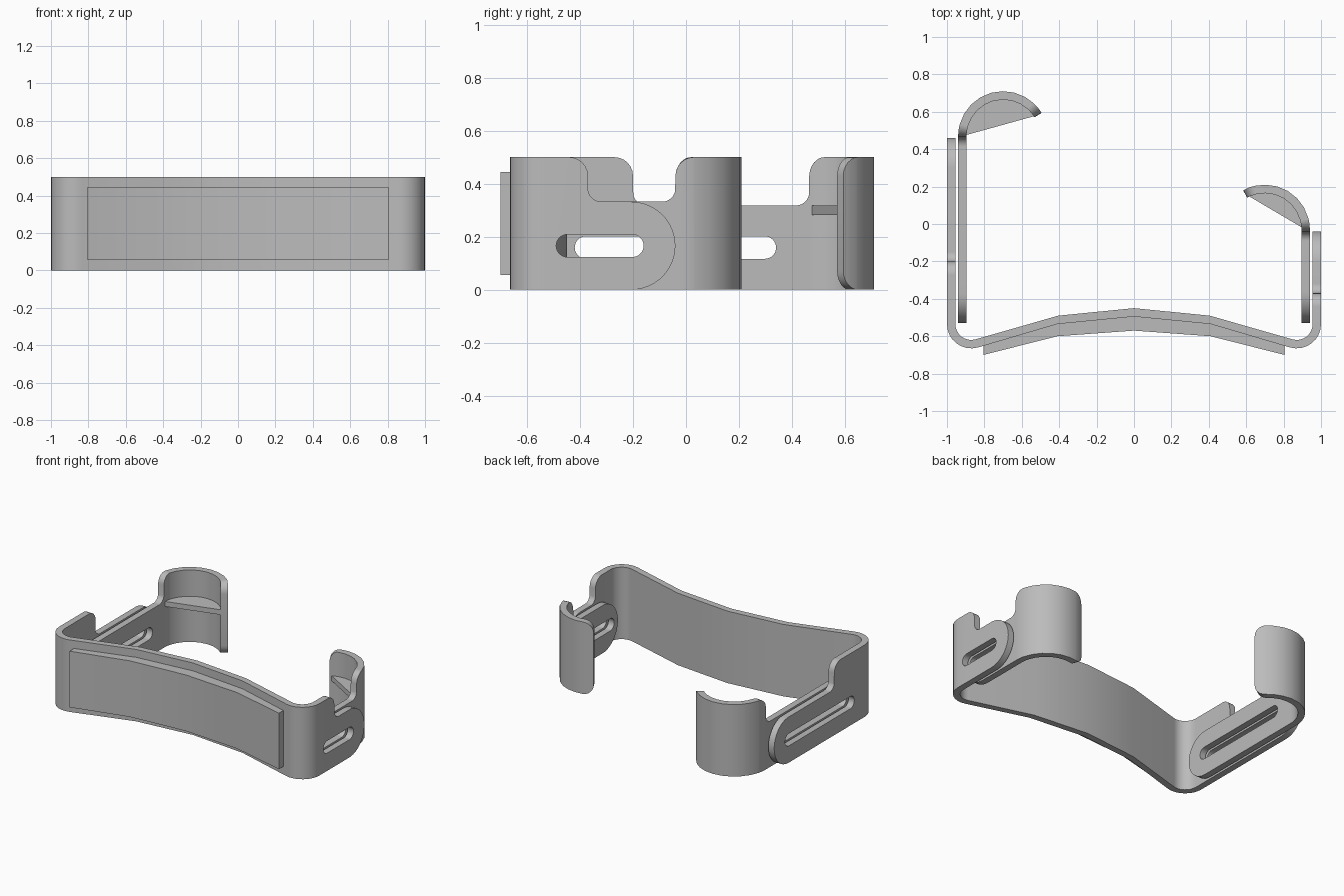
import bpy
import bmesh
from math import sin, cos, pi, radians, sqrt

cube = bpy.data.objects.get("Cube")
if cube:
    bpy.data.objects.remove(cube, do_unlink=True)

HEIGHT, WALL = 0.5, 0.045
ROUND, FILLET = 0.07, 0.05
HOOK_R = 0.24

grey = bpy.data.materials.new("plain_grey")
grey.use_nodes = True
grey.diffuse_color = (0.5, 0.5, 0.5, 1)
grey.node_tree.nodes["Principled BSDF"].inputs["Base Color"].default_value = (0.5, 0.5, 0.5, 1)


def ribbon(name, columns):
    """Solid wall from columns of (outer xy, inner xy, low z, high z)."""
    bm = bmesh.new()
    rings = []
    for (ox, oy), (ix, iy), lo, hi in columns:
        corners = ((ox, oy, lo), (ox, oy, hi), (ix, iy, hi), (ix, iy, lo))
        rings.append([bm.verts.new(c) for c in corners])
    for a, b in zip(rings, rings[1:]):
        for i in range(4):
            j = (i + 1) % 4
            bm.faces.new((a[i], a[j], b[j], b[i]))
    bm.faces.new(rings[0])
    bm.faces.new(rings[-1][::-1])
    bmesh.ops.remove_doubles(bm, verts=bm.verts[:], dist=0.0001)
    bmesh.ops.recalc_face_normals(bm, faces=bm.faces[:])
    mesh = bpy.data.meshes.new(name)
    bm.to_mesh(mesh)
    bm.free()
    mesh.materials.append(grey)
    obj = bpy.data.objects.new(name, mesh)
    bpy.context.collection.objects.link(obj)
    return obj


def select(obj):
    bpy.ops.object.select_all(action='DESELECT')
    obj.select_set(True)
    bpy.context.view_layer.objects.active = obj


def finish(obj):
    select(obj)
    bpy.ops.object.shade_smooth_by_angle(angle=radians(30))


def spread(a, b, n=8):
    """Samples from a to b, bunched at both ends."""
    return [a + (b - a) * (1 - cos(pi * i / n)) / 2 for i in range(n + 1)]


def circle(r, d):
    return sqrt(max(r * r - d * d, 0))


def profile(step, end, h, tip=None, extra=()):
    """Side outline: full height, stepped down to h, then a round end."""
    r, c = h / 2, end - h / 2
    us = spread(step - ROUND, step) + spread(step + 0.001, step + FILLET)
    us += [c + r * sin(pi / 2 * i / 12) for i in range(13)] + list(extra)
    if tip is not None:
        us += [tip + ROUND * (1 - cos(pi / 2 * i / 6)) for i in range(7)]
    result = []
    for u in sorted(us):
        if result and u - result[-1][0] < 0.0005:
            continue
        lo, hi = 0, h
        if u <= step - ROUND:
            hi = HEIGHT
        elif u <= step:
            hi = HEIGHT - ROUND + circle(ROUND, u - step + ROUND)
        elif u < step + FILLET:
            hi = h + FILLET - circle(FILLET, u - step - FILLET)
        elif u > c:
            lo, hi = r - circle(r, u - c), r + circle(r, u - c)
        if tip is not None and u < tip + ROUND:
            inset = ROUND - circle(ROUND, tip + ROUND - u)
            lo, hi = lo + inset, hi - inset
        result.append((u, lo, hi))
    return result


def cut_slot(obj, side, start, end, z):
    """Cut a round-ended slot through a side wall."""
    r = 0.0425
    ys = [start + r * (1 - cos(pi / 2 * i / 8)) for i in range(9)]
    ys += [end - r + r * sin(pi / 2 * i / 8) for i in range(9)]
    cols = []
    for y in ys:
        half = circle(r, max(start + r - y, y - end + r, 0))
        cols.append(((side * 0.85, y), (side * 1.1, y), z - half, z + half))
    cutter = ribbon("slot_cutter", cols)
    cutter.hide_render = True
    mod = obj.modifiers.new("slot", 'BOOLEAN')
    mod.operation = 'DIFFERENCE'
    mod.solver = 'EXACT'
    mod.object = cutter
    select(obj)
    bpy.ops.object.modifier_apply(modifier=mod.name)
    bpy.data.objects.remove(cutter, do_unlink=True)


def half_band(side, step, end, h):
    """Columns from the front centre, around the corner, to the arm end."""
    cols = [((0, -0.495), (0, -0.45), 0, HEIGHT),
            ((side * 0.41, -0.535), (side * 0.405, -0.49), 0, HEIGHT)]
    cx, cy, r = 0.87, -0.535, 0.13
    for i in range(9):
        a = radians(-106 + 106 * i / 8)
        cols.append(((side * (cx + r * cos(a)), cy + r * sin(a)),
                     (side * (cx + (r - WALL) * cos(a)), cy + (r - WALL) * sin(a)),
                     0, HEIGHT))
    for y, lo, hi in profile(step, end, h):
        cols.append(((side, y), (side * (1 - WALL), y), lo, hi))
    return cols


def hook_point(side, y0, v, r):
    """Point along a straight plate that curls inward past y0."""
    if -v <= y0:
        return side * (0.7 + r), -v
    a = (-v - y0) / HOOK_R
    return side * (0.7 + r * cos(a)), y0 + r * sin(a)


# Per side: sign, arm step, arm end, low height, slot, hook step, hook base, hook sweep
sides = {
    "left": (1, -0.37, -0.04, 0.332, (-0.49, -0.16), -0.04, -0.03, 119),
    "right": (-1, -0.2, 0.46, 0.318, (-0.42, 0.34), 0.465, 0.47, 149),
}

# Front band with both slotted arms
halves = {k: half_band(*s[:4]) for k, s in sides.items()}
band = ribbon("front_band", halves["right"][:0:-1] + halves["left"])
for s in sides.values():
    cut_slot(band, s[0], *s[4], s[3] / 2)
finish(band)

# Raised front pad
pad_cols = []
for x, front, back in ((-0.805, -0.7, -0.65), (-0.41, -0.6, -0.535), (0, -0.57, -0.495),
                       (0.41, -0.6, -0.535), (0.805, -0.7, -0.65)):
    pad_cols.append(((x, front), (x, back), 0.055, 0.445))
finish(ribbon("front_pad", pad_cols))

# Sliding plates with curled hooks, and the web inside each hook
for label, (side, _, _, h, slot, step, y0, sweep) in sides.items():
    n = round(sweep / 15)
    angles = [radians(sweep) * i / n for i in range(n + 1)]
    tip = -y0 - HOOK_R * angles[-1]
    extra = [-y0 - HOOK_R * a for a in angles]
    cols = [(hook_point(side, y0, v, HOOK_R), hook_point(side, y0, v, HOOK_R - WALL), lo, hi)
            for v, lo, hi in profile(-step, 0.53, h, tip, extra)]
    hook = ribbon(label + "_sliding_hook", cols)
    cut_slot(hook, side, *slot, h / 2)
    finish(hook)

    bm = bmesh.new()
    r = HOOK_R - WALL / 2
    rim = [bm.verts.new((side * (0.7 + r * cos(a)), y0 + r * sin(a), h - 0.036)) for a in angles]
    face = bm.faces.new(rim)
    new = bmesh.ops.extrude_face_region(bm, geom=[face])["geom"]
    bmesh.ops.translate(bm, vec=(0, 0, 0.035),
                        verts=[g for g in new if isinstance(g, bmesh.types.BMVert)])
    bmesh.ops.recalc_face_normals(bm, faces=bm.faces[:])
    mesh = bpy.data.meshes.new(label + "_hook_web")
    bm.to_mesh(mesh)
    bm.free()
    mesh.materials.append(grey)
    web = bpy.data.objects.new(label + "_hook_web", mesh)
    bpy.context.collection.objects.link(web)
    finish(web)
